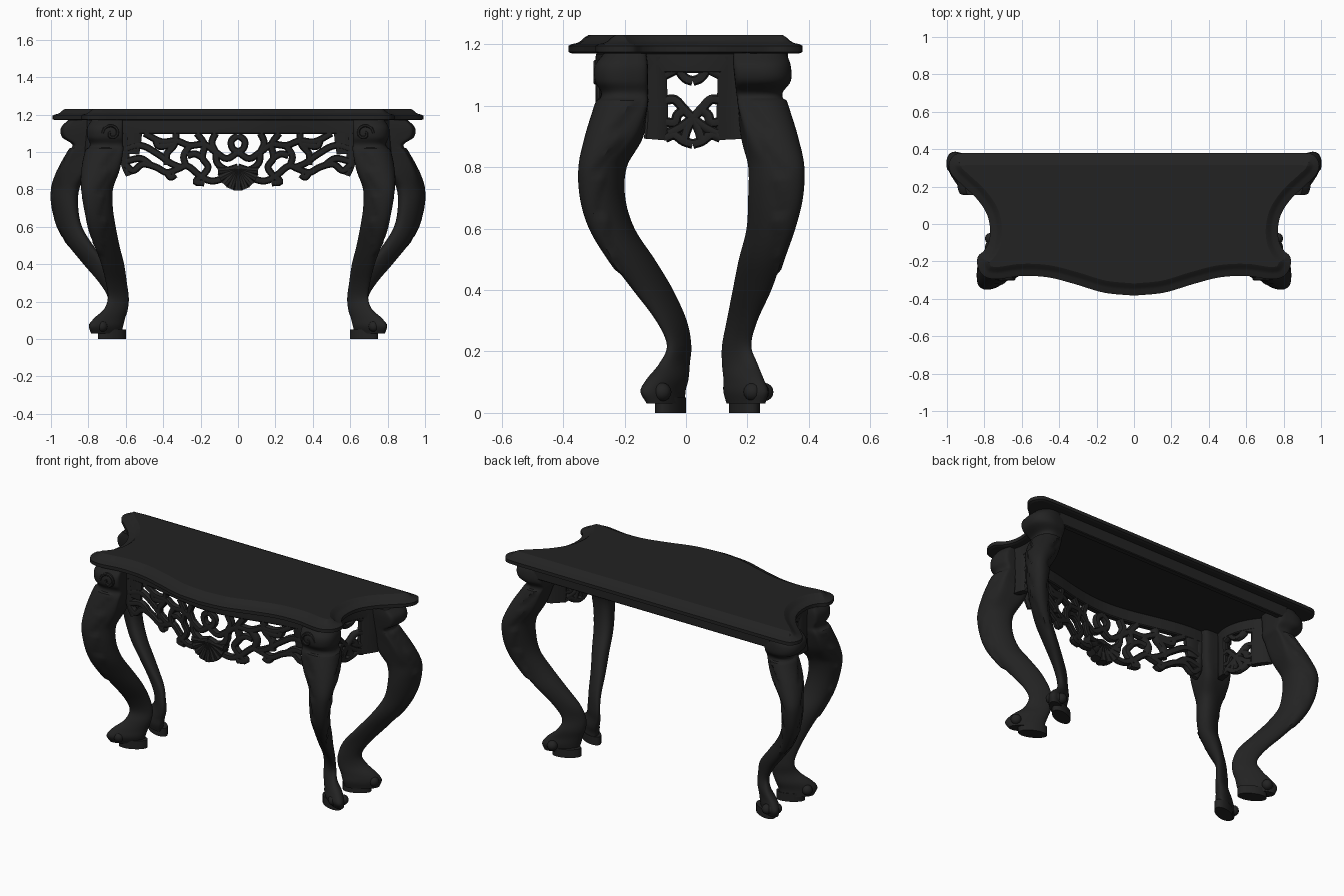
import bpy, bmesh, math
from mathutils import Vector

if "Cube" in bpy.data.objects:
    bpy.data.objects.remove(bpy.data.objects["Cube"])

wood = bpy.data.materials.new("dark wood")
wood.diffuse_color = (0.0165, 0.0165, 0.0165, 1)
wood.use_nodes = True
wood.node_tree.nodes["Principled BSDF"].inputs["Base Color"].default_value = wood.diffuse_color


def finish(name, bm, mirror=True, angle=35):
    bmesh.ops.recalc_face_normals(bm, faces=bm.faces)
    me = bpy.data.meshes.new(name)
    bm.to_mesh(me)
    bm.free()
    me.materials.append(wood)
    ob = bpy.data.objects.new(name, me)
    bpy.context.collection.objects.link(ob)
    bpy.ops.object.select_all(action='DESELECT')
    ob.select_set(True)
    bpy.context.view_layer.objects.active = ob
    bpy.ops.object.shade_smooth_by_angle(angle=math.radians(angle))
    if mirror:
        ob.modifiers.new("mirror", 'MIRROR')
    return ob


def smooth(pts, n=6):
    """Catmull-Rom curve through points of any dimension."""
    p = [Vector(q) for q in pts]
    p = [p[0] * 2 - p[1]] + p + [p[-1] * 2 - p[-2]]
    out = []
    for i in range(1, len(p) - 2):
        a, b, c, d = p[i - 1:i + 3]
        for k in range(n):
            t = k / n
            out.append((b * 2 + (c - a) * t + (a * 2 - b * 5 + c * 4 - d) * t * t
                        + (b * 3 - a - c * 3 + d) * t ** 3) * 0.5)
    return out + [p[-2]]


def skin(bm, rings):
    """Joins closed rings of points into a capped solid."""
    vs = [[bm.verts.new(q) for q in r] for r in rings]
    n = len(vs[0])
    for a, b in zip(vs, vs[1:]):
        for i in range(n):
            bm.faces.new((a[i], a[(i + 1) % n], b[(i + 1) % n], b[i]))
    bm.faces.new(vs[0][::-1])
    bm.faces.new(vs[-1])


def rounded(t, e):
    """Superellipse: e = 2 is round, larger is boxier."""
    c, s = math.cos(t), math.sin(t)
    return (math.copysign(abs(c) ** (2 / e), c), math.copysign(abs(s) ** (2 / e), s))


def ramp(z, a, b):
    return min(1, max(0, (z - a) / (b - a)))


def stroke(bm, pts, place, r=0.019, depth=0.022, taper=1.0, e=2.4, n=5, sides=10):
    """Carved strand drawn in (u, z) and laid on a curved surface."""
    path = smooth(pts, n)
    rings = []
    for i, p in enumerate(path):
        t = (path[min(i + 1, len(path) - 1)] - path[max(i - 1, 0)]).normalized()
        k = 1 + (taper - 1) * i / (len(path) - 1)
        ring = []
        for j in range(sides):
            c, s = rounded(math.tau * (j + 0.5) / sides, e)
            ring.append(place(p.x - t.y * r * k * c, p.y + t.x * r * k * c, depth * k * s))
        rings.append(ring)
    skin(bm, rings)


# Tabletop: right half outline from back to front, mirrored, with moulded edge
half = smooth([(0.90, 0.38), (0.96, 0.37), (0.99, 0.32), (0.975, 0.265), (0.92, 0.21),
               (0.845, 0.14), (0.79, 0.06), (0.77, -0.02), (0.775, -0.09), (0.80, -0.14),
               (0.835, -0.175), (0.835, -0.23), (0.80, -0.28), (0.73, -0.295),
               (0.60, -0.278), (0.46, -0.285), (0.32, -0.32), (0.16, -0.367), (0, -0.383)])
outline = half + [Vector((-p.x, p.y)) for p in half[-2::-1]]
count = len(outline)
edge = [(0.012, 1.17), (0, 1.175), (0, 1.195), (0.012, 1.201), (0.028, 1.204),
        (0.042, 1.212), (0.052, 1.222), (0.065, 1.23)]
rings = []
for inset, z in edge:
    moved, good = [], []
    for i, p in enumerate(outline):
        t = (outline[(i + 1) % count] - outline[i - 1]).normalized()
        q = Vector((p.x + t.y * inset, p.y - t.x * inset))
        moved.append(q)
        if min((q - o).length for o in outline) > inset * 0.97 - 1e-6:
            good.append(i)
    # points that would cross over in tight corners snap to a neighbour
    near = [min(good, key=lambda g: abs(g - i)) for i in range(count)]
    rings.append([(moved[g].x, moved[g].y, z) for g in near])
bm = bmesh.new()
skin(bm, rings)
bmesh.ops.remove_doubles(bm, verts=bm.verts, dist=1e-5)
bmesh.ops.triangulate(bm, faces=[f for f in bm.faces if len(f.verts) > 4])
finish("tabletop", bm, mirror=False, angle=22)

# Cabriole legs: rows of z, x min, x max, y min, y max
front_rows = [(.03, .62, .79, -.13, 0), (.07, .61, .80, -.15, 0), (.11, .60, .775, -.13, .01),
              (.16, .585, .72, -.09, .015), (.22, .58, .70, -.065, .02),
              (.30, .59, .71, -.10, .005), (.40, .605, .735, -.175, -.04),
              (.50, .63, .77, -.25, -.10), (.60, .65, .80, -.31, -.165),
              (.70, .665, .82, -.34, -.195), (.80, .665, .835, -.345, -.19),
              (.90, .63, .835, -.325, -.14), (1.0, .61, .815, -.295, -.12),
              (1.04, .61, .795, -.28, -.12), (1.08, .61, .81, -.30, -.12),
              (1.13, .61, .81, -.30, -.12), (1.172, .61, .785, -.27, -.125)]
back_rows = [(.03, .62, .79, .13, .26), (.07, .61, .80, .12, .27), (.11, .60, .775, .12, .255),
             (.16, .585, .72, .115, .235), (.22, .585, .70, .115, .215),
             (.30, .61, .745, .13, .235), (.40, .69, .83, .15, .28),
             (.50, .77, .91, .17, .315), (.60, .83, .965, .195, .35),
             (.70, .85, .992, .20, .375), (.80, .845, .997, .20, .38),
             (.90, .80, .965, .18, .36), (1.0, .765, .91, .165, .33),
             (1.04, .75, .89, .16, .318), (1.08, .75, .945, .155, .345),
             (1.13, .75, .95, .15, .345), (1.172, .75, .91, .15, .33)]


def leg(name, rows, side, pad_y):
    """side is -1 for legs facing the front corners, 1 for the back corners."""
    facing = side * math.radians(45)
    bm = bmesh.new()
    rings = []
    for z, x0, x1, y0, y1 in smooth(rows, 6):
        # jagged carved leaf raised on the knee
        width = 0.7 + 0.6 * ((z / 0.13) % 1) if 0.46 < z < 1.02 else 0
        width *= ramp(z, 0.40, 0.60)
        box = 3.5 * ramp(z, 0.82, 0.97)
        # section stretched along the corner diagonal, more so towards the foot
        lean = side * (0.72 - 0.37 * ramp(z, 0.25, 0.75) - 0.35 * ramp(z, 0.8, 1.0))
        hx, hy = (x1 - x0) / 2, (y1 - y0) / 2
        ring = []
        for j in range(40):
            a = math.tau * j / 40
            off = abs((a - facing + math.pi) % math.tau - math.pi)
            k = 0.004 if off < width else -0.004
            # square post on the inner side of the head
            c, s = rounded(a, 2.2 + box * ramp(-math.cos(a - facing), -0.5, 0.3))
            w = lean * c + math.sqrt(1 - lean * lean) * s
            ring.append(((x0 + x1) / 2 + c * (hx + k), (y0 + y1) / 2 + w * (hy + k), z))
        rings.append(ring)
    skin(bm, rings)
    # foot pad
    pad = []
    for j in range(24):
        c, s = math.cos(math.tau * j / 24), math.sin(math.tau * j / 24)
        pad.append((0.674 + 0.075 * c, pad_y + 0.05 * (0.5 * side * c + 0.87 * s)))
    skin(bm, [[(x, y, z) for x, y in pad] for z in (0, 0.05)])
    # toes on the outer side of the foot
    for d in (-0.5, 0, 0.5):
        m = bmesh.ops.create_uvsphere(bm, u_segments=12, v_segments=8, radius=0.03)
        for v in m['verts']:
            v.co += Vector((0.71 + 0.06 * math.cos(facing + d),
                            pad_y + side * 0.012 + 0.055 * math.sin(facing + d), 0.068))
    finish(name, bm, angle=30)


leg("front_legs", front_rows, -1, -0.05)
leg("back_legs", back_rows, 1, 0.19)


# Front apron: solid band above pierced scrollwork
def on_front(x, z, d):
    return (x, -0.228 - 0.047 * math.cos(math.pi * x / 0.6) + d, z)


bm = bmesh.new()
stroke(bm, [(0, 1.135), (0.2, 1.135), (0.4, 1.135), (0.64, 1.135)], on_front, 0.039, 0.02, e=6)
# solid ends beside the legs
stroke(bm, [(.57, 1.12), (.57, 1.06), (.575, .99)], on_front, 0.06, 0.019, e=5, taper=0.8)
finish("front_rail", bm)

bm = bmesh.new()
strands = [
    [(.60, .93), (.56, .90), (.51, .935), (.44, .92), (.38, .89), (.32, .91), (.27, .925), (.2, .87), (.14, .845), (.07, .86)],
    [(.62, 1.01), (.52, 1.035), (.43, .99), (.36, .94), (.30, .915)],
    [(.60, .95), (.52, .965), (.46, .925)],
    [(.50, 1.10), (.41, 1.055), (.33, 1.06), (.26, 1.035), (.18, 1.04), (.12, 1.0), (.06, .965), (0, 1.0)],
    [(.33, 1.10), (.34, 1.04), (.38, .99), (.38, .93)],
    [(.26, 1.03), (.29, .98), (.28, .93)],
    [(.27, .98), (.23, .99), (.19, .97)],
    [(.22, 1.10), (.18, 1.04), (.19, .97), (.16, .92), (.19, .87)],
    [(.12, 1.0), (.11, .94), (.06, .905), (0, .92)],
    [(.12, 1.0), (.14, 1.05), (.12, 1.10)],
    [(0, 1.09), (.035, 1.06), (.03, 1.02), (0, 1.0)],
    [(.44, 1.06), (.42, 1.03), (.34, 1.04)],
    [(.38, .89), (.36, .865), (.335, .88)],
    [(.20, .87), (.225, .84), (.18, .835)],
]
for s in strands:
    stroke(bm, s, on_front, 0.0195, 0.02)
# corner brackets beside the legs
stroke(bm, [(.615, 1.10), (.61, 1.0), (.60, .93), (.58, .875)], on_front, 0.034, taper=0.6)
finish("front_scrollwork", bm)

# Shell fan at the centre of the front
bm = bmesh.new()
for k in range(5):
    a = math.radians(k * 21)
    reach = 0.116 - 0.002 * k
    tip = (math.sin(a) * reach, 0.91 - math.cos(a) * reach)
    stroke(bm, [(0, 0.91), (tip[0] * .6, .91 + (tip[1] - .91) * .6), tip], on_front,
           0.014, 0.018, taper=1.8)
finish("shell", bm)

# Volutes at the head of the front legs
bm = bmesh.new()
coil = [(0.675 + (0.05 - 0.0035 * i) * math.cos(0.6 * i), 1.10 + (0.05 - 0.0035 * i) * math.sin(0.6 * i))
        for i in range(13)]
stroke(bm, coil, lambda x, z, d: (x, -0.29 + d, z), 0.009, 0.012, n=3, sides=8)
finish("volutes", bm)


# Side aprons: pierced panels bowed inward between the legs
def on_side(y, z, d):
    return (0.705 + 2.0 * (y + 0.05) ** 2 + d, y, z)


bm = bmesh.new()
stroke(bm, [(-.15, 1.14), (-.05, 1.14), (.05, 1.14), (.19, 1.14)], on_side, 0.034, 0.02, e=6)
stroke(bm, [(-.10, 1.16), (-.098, 1.05), (-.095, .96), (-.10, .89)], on_side, 0.038, 0.02, e=4)
stroke(bm, [(.145, 1.16), (.143, 1.05), (.14, .96), (.143, .89)], on_side, 0.042, 0.02, e=4)
for m in (-1, 1):
    for s in ([(.10, 1.015), (.06, 1.02), (.03, .99), (0, .96), (-.04, .93), (-.08, .91)],
              [(.10, .95), (.06, .945), (.05, .97), (.03, .985)],
              [(.09, .895), (.06, .905), (.03, .885), (0, .875)],
              [(.09, 1.10), (.07, 1.11), (.05, 1.12)],
              [(0, .96), (.02, .92), (.03, .885)],
              [(.045, 1.115), (.025, 1.09), (0, 1.08)]):
        stroke(bm, [(0.022 + m * u, z) for u, z in s], on_side, 0.0165, 0.018)
finish("side_aprons", bm)

# Plain rail along the back
bm = bmesh.new()
stroke(bm, [(0, 1.137), (0.4, 1.137), (0.8, 1.137)],
       lambda x, z, d: (x, 0.315 + d, z), 0.037, 0.018, e=8)
finish("back_rail", bm)
